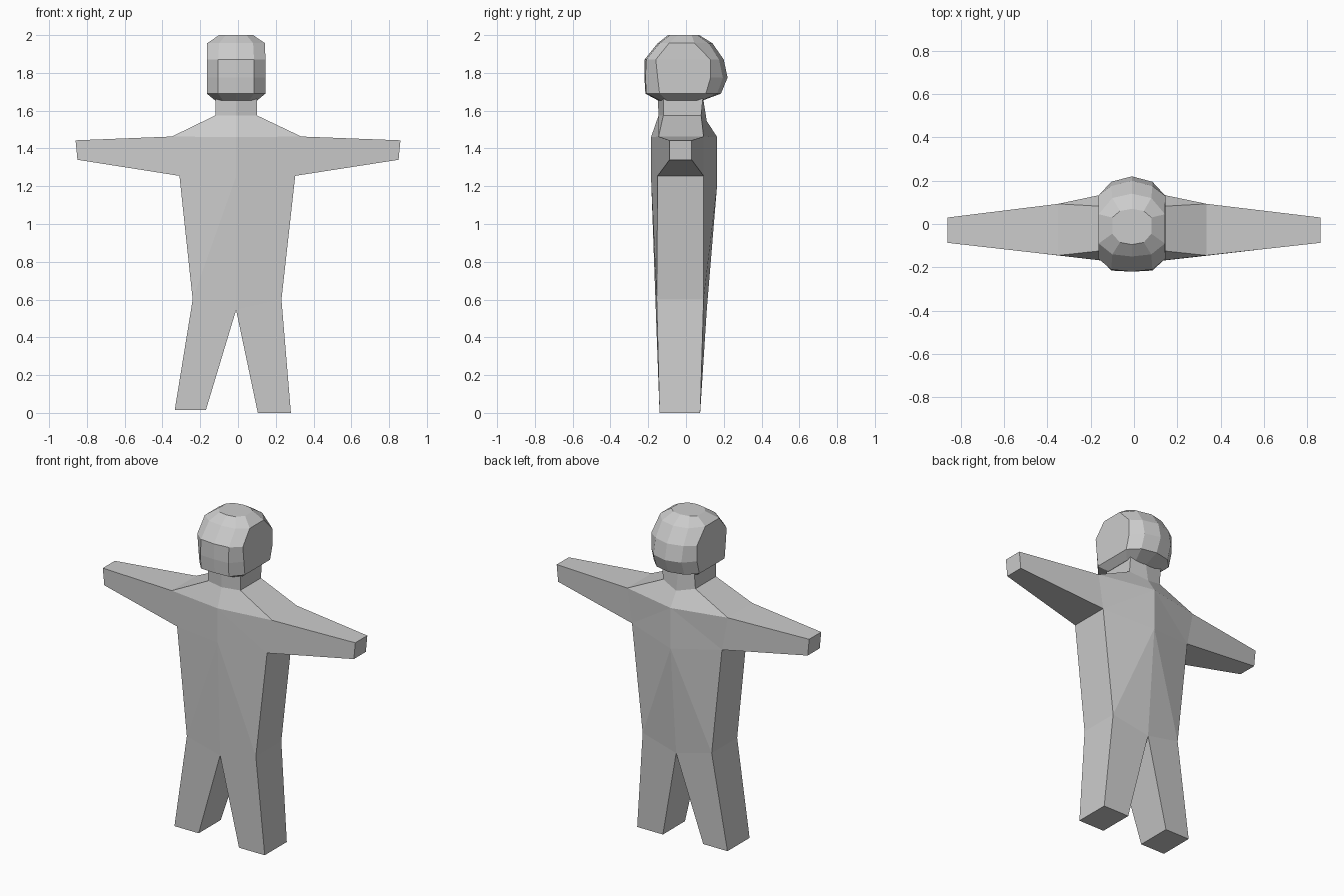
import bpy
import bmesh

cube = bpy.data.objects.get("Cube")
if cube:
    bpy.data.objects.remove(cube)

clay = bpy.data.materials.new("plain grey")
clay.use_nodes = True
GREY = (0.6, 0.6, 0.6, 1)
clay.diffuse_color = GREY
clay.node_tree.nodes["Principled BSDF"].inputs["Base Color"].default_value = GREY
MID = -0.01  # x of the centre line


def finish(bm, name):
    bmesh.ops.recalc_face_normals(bm, faces=bm.faces[:])
    mesh = bpy.data.meshes.new(name)
    bm.to_mesh(mesh)
    bm.free()
    mesh.materials.append(clay)
    bpy.context.collection.objects.link(bpy.data.objects.new(name, mesh))


# Body: front and back sheets joined by walls along the outline
def build_body():
    bm = bmesh.new()

    def pair(x, z, front, back, back_z=None):
        return (bm.verts.new((x, front, z)),
                bm.verts.new((x, back, z if back_z is None else back_z)))

    centre = {
        "neck_top": pair(MID, 1.67, -0.15, 0.09),
        "neck": pair(MID, 1.575, -0.145, 0.11, 1.545),
        "chest": pair(MID, 1.46, -0.185, 0.165),
        "belly": pair(MID, 1.25, -0.185, 0.165, 1.21),
        "crotch": pair(MID, 0.545, -0.16, 0.11),
    }
    # name: right x, left x, z, front y, back y
    sides = {
        "neck_corner_top": (-0.12, 0.10, 1.67, -0.12, 0.09),
        "neck_corner": (-0.12, 0.10, 1.575, -0.12, 0.08),
        "shoulder": (-0.35, 0.335, 1.463, -0.145, 0.093),
        "hand_top": (-0.86, 0.86, 1.443, -0.087, 0.03),
        "hand_low": (-0.85, 0.85, 1.34, -0.087, 0.03),
        "armpit": (-0.31, 0.303, 1.255, -0.15, 0.093),
        "hip": (-0.24, 0.23, 0.6, -0.155, 0.093),
        "foot_out": (-0.335, 0.28, 0, -0.14, 0.075),
        "foot_in": (-0.17, 0.105, 0, -0.14, 0.075),
    }
    panels = [
        "neck_top neck_corner_top neck_corner neck", "neck neck_corner shoulder chest",
        "chest shoulder armpit", "chest armpit belly",
        "shoulder hand_top hand_low armpit", "belly armpit hip", "belly hip crotch",
        "crotch hip foot_out foot_in",
    ]
    outline = ["neck_top", *sides, "crotch"]
    for side in (0, 1):
        p = dict(centre)
        for name, (*xs, z, front, back) in sides.items():
            lift = 0.015 if side == 0 and name.startswith("foot") else 0
            p[name] = pair(xs[side], z + lift, front, back)
        for panel in panels:
            for layer in (0, 1):
                bm.faces.new([p[n][layer] for n in panel.split()])
        for a, b in zip(outline, outline[1:]):
            bm.faces.new((p[a][0], p[b][0], p[b][1], p[a][1]))
    finish(bm, "body")


# Head: ten-sided rings lofted from chin to crown
def build_head():
    bm = bmesh.new()
    # z, side x, corner x, then y: front, front corner, side front, side back, back corner, back
    rings = [
        (1.655, 0.112, 0.07, -0.15, -0.14, -0.10, 0.06, 0.085, 0.09),
        (1.69, 0.155, 0.095, -0.215, -0.21, -0.14, 0.105, 0.165, 0.185),
        (1.775, 0.155, 0.095, -0.22, -0.215, -0.15, 0.13, 0.195, 0.22),
        (1.87, 0.155, 0.095, -0.22, -0.21, -0.16, 0.13, 0.175, 0.2),
        (1.957, 0.153, 0.09, -0.15, -0.14, -0.09, 0.045, 0.12, 0.14),
        (2.0, 0.09, 0.055, -0.095, -0.085, -0.045, 0.03, 0.06, 0.07),
    ]
    loops = []
    for z, sx, cx, *ys in rings:
        half = list(zip((0, cx, sx, sx, cx, 0), ys))
        ring = half + [(-x, y) for x, y in half[4:0:-1]]
        loops.append([bm.verts.new((MID + x, y, z)) for x, y in ring])
    for low, high in zip(loops, loops[1:]):
        for i in range(len(low)):
            j = (i + 1) % len(low)
            bm.faces.new((low[i], low[j], high[j], high[i]))
    bm.faces.new(loops[0])
    bm.faces.new(loops[-1])
    finish(bm, "head")


build_body()
build_head()
